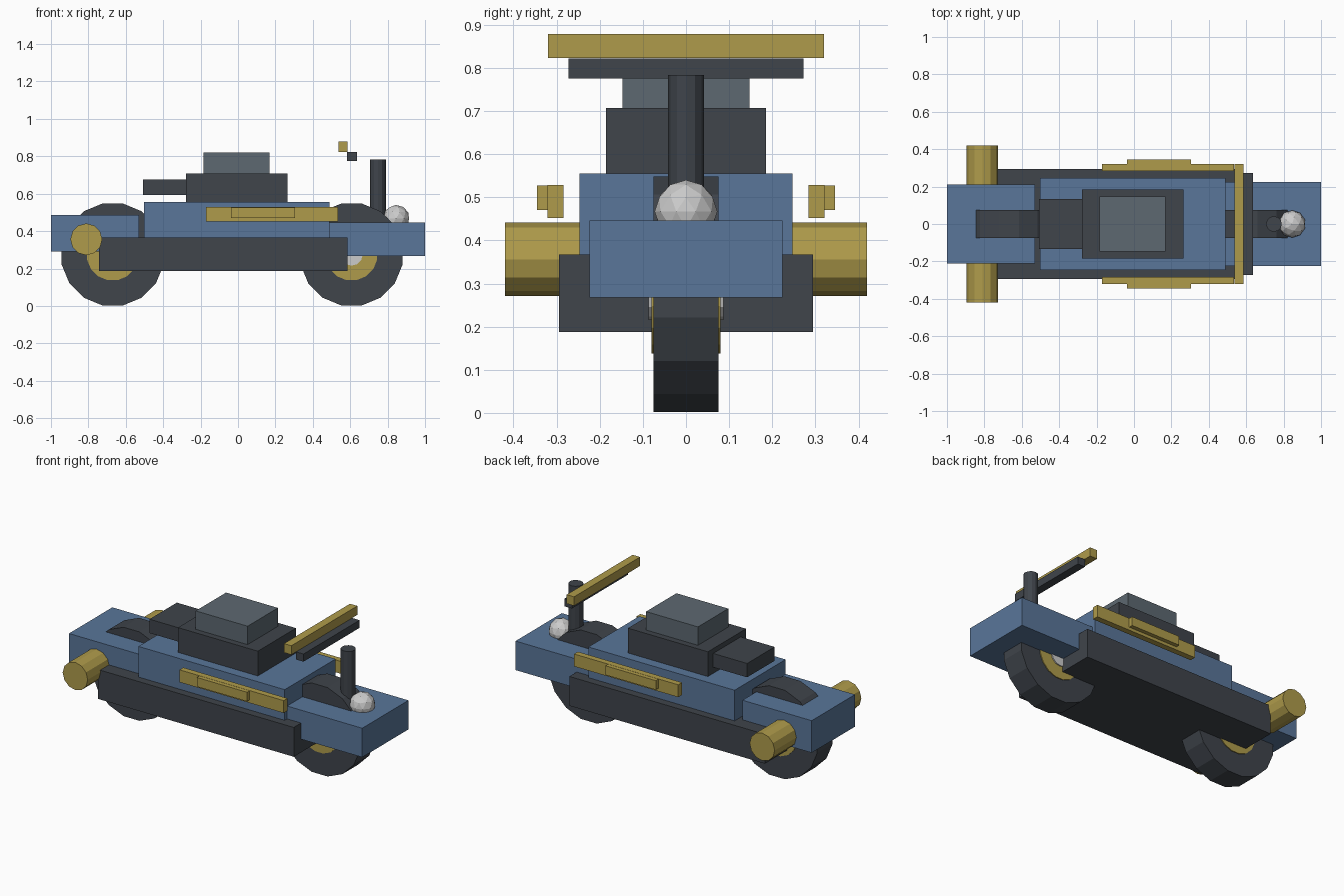
import bpy, bmesh
from math import pi, cos, sin
from mathutils import Vector, Matrix

if "Cube" in bpy.data.objects:
    bpy.data.objects.remove(bpy.data.objects["Cube"])


def material(name, rgb):
    m = bpy.data.materials.new(name)
    m.diffuse_color = (*rgb, 1)
    m.use_nodes = True
    m.node_tree.nodes["Principled BSDF"].inputs["Base Color"].default_value = m.diffuse_color
    return m


BLUE = material("blue_paint", (0.10, 0.18, 0.32))
DARK = material("dark_metal", (0.05, 0.058, 0.07))
GOLD = material("gold_trim", (0.43, 0.33, 0.07))
SILVER = material("silver", (0.62, 0.62, 0.62))
SLATE = material("slate_pad", (0.11, 0.14, 0.165))


def finish(name, bm, mat):
    bmesh.ops.recalc_face_normals(bm, faces=bm.faces)
    me = bpy.data.meshes.new(name)
    bm.to_mesh(me)
    bm.free()
    me.materials.append(mat)
    ob = bpy.data.objects.new(name, me)
    bpy.context.collection.objects.link(ob)
    return ob


def box(name, x, y, z, mat):
    """Box from (min, max) pairs; geometry in world coordinates."""
    bm = bmesh.new()
    bmesh.ops.create_cube(bm, size=1)
    for v in bm.verts:
        v.co = Vector((r[0] if c < 0 else r[1] for c, r in zip(v.co, (x, y, z))))
    return finish(name, bm, mat)


def cylinder(name, centre, radius, length, sides, mat, axis="Y", turn=0.0):
    bm = bmesh.new()
    bmesh.ops.create_cone(bm, cap_ends=True, segments=sides,
                          radius1=radius, radius2=radius, depth=length)
    m = Matrix.Rotation(turn, 4, "Z")
    if axis == "Y":
        m = Matrix.Rotation(pi / 2, 4, "X") @ m
    bmesh.ops.transform(bm, matrix=Matrix.Translation(centre) @ m, verts=bm.verts)
    return finish(name, bm, mat)


def both(w):
    return (-w, w)


# Wheels with hub discs and axle caps
for end, x in (("rear", -0.67), ("front", 0.607)):
    c = (x, 0, 0.275)
    cylinder(end + "_tyre", c, 0.278, 0.15, 16, DARK, turn=pi / 16)
    cylinder(end + "_hub", c, 0.14, 0.16, 16, GOLD, turn=pi / 16)
    cylinder(end + "_axle_cap", c, 0.06, 0.174, 12, SILVER)

# Hull: lower chassis, main body, rear and front cowls
box("lower_chassis", (-0.743, 0.585), both(0.295), (0.187, 0.367), DARK)
box("main_body", (-0.503, 0.49), both(0.247), (0.3, 0.555), BLUE)
box("rear_cowl", (-1.0, -0.53), both(0.21), (0.29, 0.487), BLUE)
box("front_cowl", (0.487, 1.0), both(0.224), (0.268, 0.446), BLUE)

# Seat stack
box("seat_base", (-0.278, 0.264), both(0.185), (0.545, 0.707), DARK)
box("seat_pad", (-0.184, 0.168), both(0.147), (0.70, 0.82), SLATE)
box("seat_tail", (-0.508, -0.27), both(0.133), (0.592, 0.677), DARK)

# Handlebars
box("handlebar", (0.536, 0.586), both(0.32), (0.823, 0.878), GOLD)
box("handlebar_brace", (0.584, 0.635), both(0.272), (0.775, 0.822), DARK)

# Steering post and headlamp
cylinder("steering_post", (0.748, 0, 0.6), 0.042, 0.366, 12, DARK, axis="Z")
bm = bmesh.new()
bmesh.ops.create_icosphere(bm, subdivisions=2, radius=0.073,
                           matrix=Matrix.Translation((0.845, 0, 0.467)))
finish("headlamp", bm, SILVER)

# Side rails and exhaust drums, one per side
for side, s in (("right", -1), ("left", 1)):
    def span(a, b):
        return tuple(sorted((s * a, s * b)))
    box(side + "_rail", (-0.172, 0.535), span(0.284, 0.321), (0.452, 0.528), GOLD)
    box(side + "_rail_pad", (-0.037, 0.304), span(0.284, 0.346), (0.471, 0.527), GOLD)
    cylinder(side + "_exhaust", (-0.811, s * 0.3, 0.356), 0.085, 0.24, 12, GOLD)
